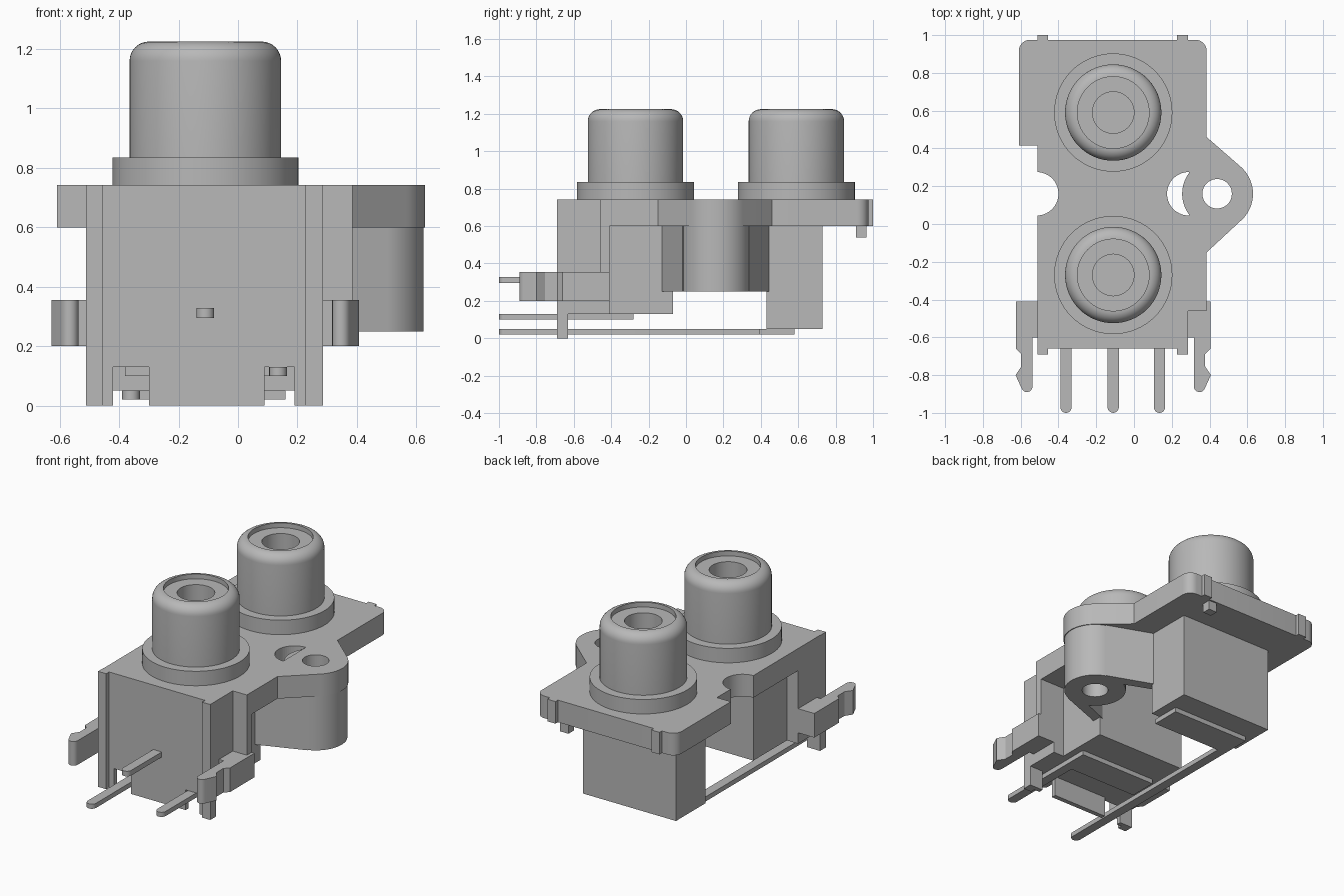
import bpy, bmesh
from math import sin, cos, pi, radians

cube = bpy.data.objects.get("Cube")
if cube:
    bpy.data.objects.remove(cube, do_unlink=True)

GREY = (0.48, 0.48, 0.48, 1)
mat = bpy.data.materials.new("plain grey")
mat.use_nodes = True
mat.diffuse_color = GREY
mat.node_tree.nodes["Principled BSDF"].inputs["Base Color"].default_value = GREY

CX = -0.11             # shared centre line of sockets and body
EAR = (0.44, 0.16)     # centre of the screw boss
R_EAR = 0.19


def finish(name, bm, smooth=False):
    bmesh.ops.recalc_face_normals(bm, faces=bm.faces)
    mesh = bpy.data.meshes.new(name)
    bm.to_mesh(mesh)
    bm.free()
    mesh.materials.append(mat)
    ob = bpy.data.objects.new(name, mesh)
    bpy.context.collection.objects.link(ob)
    if smooth:
        bpy.ops.object.select_all(action='DESELECT')
        ob.select_set(True)
        bpy.context.view_layer.objects.active = ob
        bpy.ops.object.shade_smooth_by_angle(angle=radians(32))
    return ob


def prism(name, pts, z0, z1, smooth=False):
    """Extrude a flat outline from z0 up to z1."""
    bm = bmesh.new()
    face = bm.faces.new([bm.verts.new((x, y, z0)) for x, y in pts])
    top = bmesh.ops.extrude_face_region(bm, geom=[face])["geom"]
    bmesh.ops.translate(bm, vec=(0, 0, z1 - z0),
                        verts=[v for v in top if isinstance(v, bmesh.types.BMVert)])
    return finish(name, bm, smooth)


def box(name, x0, x1, y0, y1, z0, z1):
    return prism(name, [(x0, y0), (x1, y0), (x1, y1), (x0, y1)], z0, z1)


def arc(cx, cy, r, a0, a1, n=16):
    angles = [radians(a0 + (a1 - a0) * i / n) for i in range(n + 1)]
    return [(cx + r * cos(a), cy + r * sin(a)) for a in angles]


def circle(cx, cy, r, n=48):
    return arc(cx, cy, r, 0, 360, n)[:-1]


def lathe(name, profile, cx, cy, n=64):
    """Spin an (r, z) profile around a vertical axis."""
    bm = bmesh.new()
    verts = [bm.verts.new((r, 0, z)) for r, z in profile]
    edges = [bm.edges.new(p) for p in zip(verts, verts[1:])]
    bmesh.ops.spin(bm, geom=verts + edges, axis=(0, 0, 1), cent=(0, 0, 0),
                   angle=2 * pi, steps=n)
    bmesh.ops.remove_doubles(bm, verts=bm.verts, dist=1e-5)
    bmesh.ops.translate(bm, vec=(cx, cy, 0), verts=bm.verts)
    return finish(name, bm, True)


def cut(ob, pts, z0, z1):
    """Cut a vertical prism out of an object."""
    cutter = prism("cutter", pts, z0, z1)
    cutter.hide_render = True
    mod = ob.modifiers.new("hole", 'BOOLEAN')
    mod.operation, mod.solver, mod.object = 'DIFFERENCE', 'EXACT', cutter
    bpy.context.view_layer.objects.active = ob
    bpy.ops.object.modifier_apply(modifier=mod.name)
    bpy.data.objects.remove(cutter, do_unlink=True)


# Top plate with rounded rear corners, side ear and half-round notch
outline = (
    [(-0.51, -0.66), (0.285, -0.66), (0.285, -0.46), (0.385, -0.46), (0.385, -0.15)]
    + arc(*EAR, R_EAR, -49, 49, 24)
    + [(0.385, 0.46)]
    + arc(0.325, 0.915, 0.06, 0, 90, 8)
    + arc(-0.55, 0.915, 0.06, 90, 180, 8)
    + [(-0.61, 0.415), (-0.51, 0.415)]
    + arc(-0.515, 0.16, 0.115, 88, -88, 28)
)
plate = prism("top_plate", outline, 0.6, 0.742, True)
cut(plate, arc(0.29, 0.16, 0.115, 90, 270, 28), 0.5, 0.9)
cut(plate, circle(*EAR, 0.078), 0.5, 0.9)

# Screw boss below the ear: a tube and two thin slanted webs
lathe("screw_boss", [(0.078, 0.6), (0.078, 0.25), (0.185, 0.25), (0.185, 0.61)], *EAR)
prism("boss_crescent", [p for p in arc(*EAR, 0.185, 142, 218)] + [(0.33, 0.1), (0.33, 0.22)],
      0.6, 0.735)
for side, label in ((1, "rear"), (-1, "front")):
    web = [(0.505, 0.178), (0.1, 0.33), (0.1, 0.265), (0.45, 0.125)]
    prism("boss_web_" + label, [(x, EAR[1] + side * y) for x, y in web], 0.25, 0.6)

# Two sockets: base flange, rounded barrel, recessed face and centre hole
barrel = ([(0, 0.742), (0.313, 0.742), (0.313, 0.835), (0.255, 0.835)]
          + arc(0.19, 1.16, 0.065, 0, 90, 8)
          + [(0.19, 1.195), (0.11, 1.195), (0.11, 0.85), (0, 0.85)])
for y, label in ((0.59, "rear"), (-0.27, "front")):
    lathe("socket_" + label, barrel, CX, y)

# Body blocks under the plate
box("rear_block", CX - 0.33, CX + 0.33, 0.43, 0.73, 0.05, 0.6)
box("front_block", CX - 0.32, CX + 0.32, -0.42, -0.07, 0.13, 0.6)
box("front_body", -0.51, 0.285, -0.66, -0.41, 0.13, 0.6)
box("side_wall", 0.28, 0.385, -0.46, -0.41, 0.2, 0.6)

# Front wall feet, ribs and rear tabs
box("foot_middle", -0.3, 0.09, -0.66, -0.63, 0, 0.13)
for x0, x1, label in ((-0.51, -0.42, "right"), (0.19, 0.285, "left")):
    box("foot_" + label, x0, x1, -0.66, -0.63, 0, 0.13)
for x, label in ((-0.512, "right"), (0.228, "left")):
    box("front_rib_" + label, x, x + 0.058, -0.69, -0.63, 0, 0.742)
    box("rear_tab_" + label, x, x + 0.058, 0.95, 1.0, 0.6, 0.742)
box("locating_peg", 0.16, 0.22, 0.91, 0.965, 0.54, 0.6)

# Contact pins with rounded tips, and the flat contacts they lead to
for x, y1, z0, z1, label in ((-0.36, 0.58, 0.02, 0.05, "long"),
                             (CX, -0.64, 0.295, 0.328, "middle"),
                             (0.135, -0.28, 0.1, 0.13, "short")):
    prism("pin_" + label, arc(x, -0.97, 0.03, 180, 360, 10)
          + [(x + 0.03, y1), (x - 0.03, y1)], z0, z1, True)
box("contact_rear", -0.39, 0.16, 0.39, 0.58, 0.02, 0.05)
box("contact_front", -0.38, 0.165, -0.46, -0.28, 0.1, 0.13)

# Side clips: a block against the body and a barbed arm
for side, label in ((-1, "right"), (1, "left")):
    def place(pts):
        return [(CX + side * x, y) for x, y in pts]
    prism("clip_block_" + label, place([(0.39, -0.41), (0.515, -0.41), (0.515, -0.66),
          (0.485, -0.69), (0.485, -0.6), (0.39, -0.6)]), 0.2, 0.355)
    prism("clip_arm_" + label, place([(0.427, -0.59), (0.427, -0.86)]
          + arc(0.457, -0.86, 0.03, 180, 340, 8)
          + [(0.517, -0.8), (0.487, -0.755), (0.487, -0.59)]), 0.2, 0.355, True)
